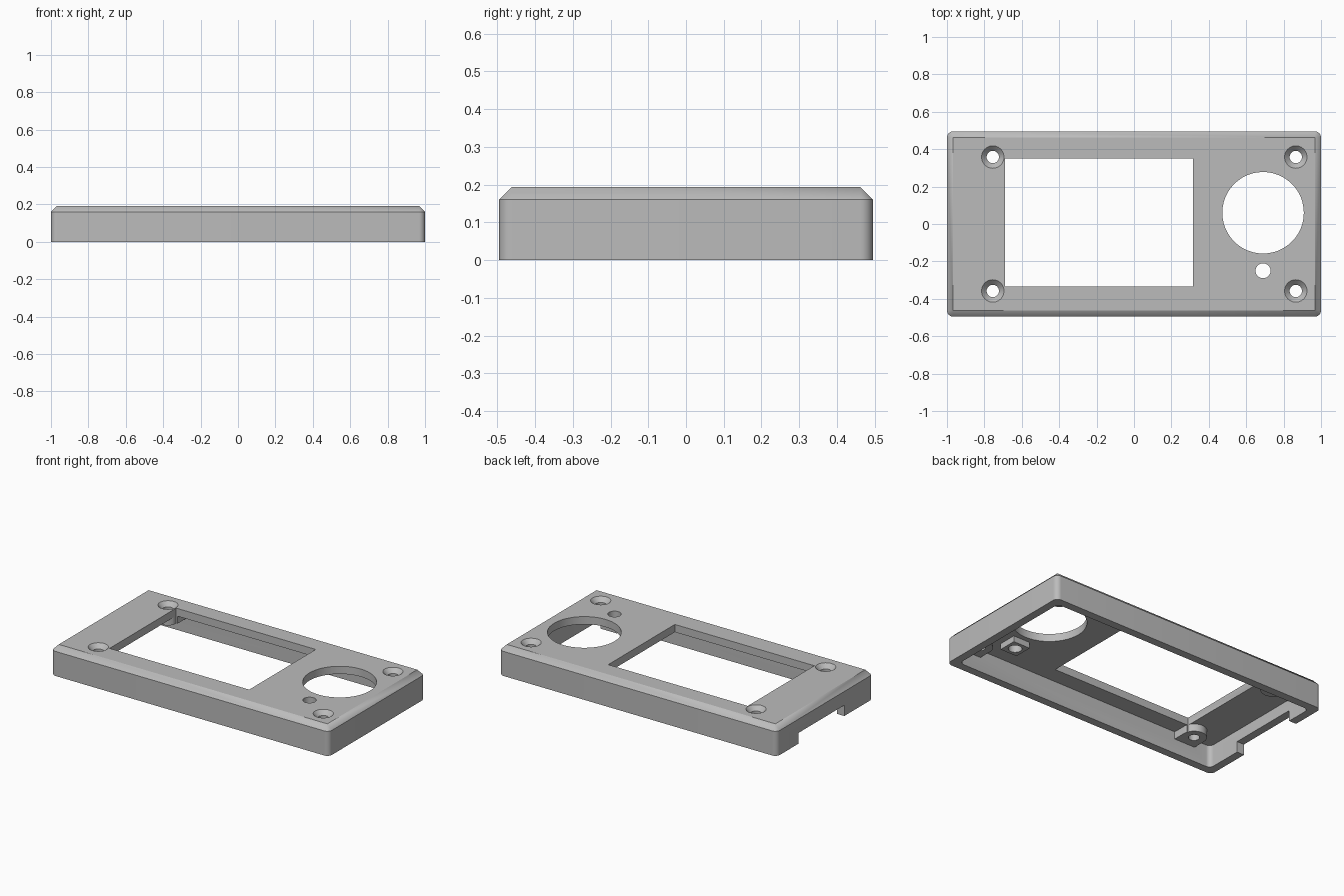
import bpy, bmesh
from math import cos, sin, pi

cube = bpy.data.objects.get("Cube")
if cube:
    bpy.data.objects.remove(cube, do_unlink=True)

HX, HY, TOP = 1.0, 0.495, 0.193
BEVEL, WALL = 0.033, 0.052
CEILING = TOP - 0.05
SHOULDER = TOP - BEVEL

grey = bpy.data.materials.new("plain grey")
grey.use_nodes = True
colour = (0.5, 0.5, 0.5, 1)
grey.diffuse_color = colour
grey.node_tree.nodes["Principled BSDF"].inputs["Base Color"].default_value = colour


def rounded_rect(hx, hy, r, z, steps=8):
    pts = []
    for k, (sx, sy) in enumerate([(1, 1), (-1, 1), (-1, -1), (1, -1)]):
        for i in range(steps + 1):
            a = (k + i / steps) * pi / 2
            pts.append((sx * (hx - r) + r * cos(a), sy * (hy - r) + r * sin(a), z))
    return pts


def hull(name, points):
    """Solid convex part wrapped around a set of points."""
    bm = bmesh.new()
    for p in points:
        bm.verts.new(p)
    bmesh.ops.convex_hull(bm, input=bm.verts)
    bmesh.ops.dissolve_limit(bm, angle_limit=0.005, verts=bm.verts, edges=bm.edges)
    bmesh.ops.recalc_face_normals(bm, faces=bm.faces)
    mesh = bpy.data.meshes.new(name)
    bm.to_mesh(mesh)
    bm.free()
    mesh.materials.append(grey)
    obj = bpy.data.objects.new(name, mesh)
    bpy.context.collection.objects.link(obj)
    return obj


def box(name, x0, x1, y0, y1, z0, z1):
    return hull(name, [(x, y, z) for x in (x0, x1) for y in (y0, y1) for z in (z0, z1)])


def ring(x, y, z, r, n=48):
    return [(x + r * cos(2 * pi * i / n), y + r * sin(2 * pi * i / n), z) for i in range(n)]


def cone(name, x, y, z0, r0, z1, r1):
    return hull(name, ring(x, y, z0, r0) + ring(x, y, z1, r1))


def combine(target, tool, operation):
    mod = target.modifiers.new(operation, 'BOOLEAN')
    mod.operation, mod.solver, mod.object = operation, 'EXACT', tool
    bpy.context.view_layer.objects.active = target
    bpy.ops.object.modifier_apply(modifier=mod.name)
    bpy.data.objects.remove(tool, do_unlink=True)


# Outer shell: rounded upright corners, chamfered top rim
tx, ty = HX - BEVEL, HY - BEVEL
shell = hull("bezel_cover",
             rounded_rect(HX, HY, BEVEL, 0) + rounded_rect(HX, HY, BEVEL, SHOULDER)
             + [(x, y, TOP) for x in (-tx, tx) for y in (-ty, ty)])

# Hollow underside
ix, iy = HX - WALL, HY - WALL
combine(shell, hull("cavity", rounded_rect(ix, iy, 0.03, -0.1)
                    + rounded_rect(ix, iy, 0.03, CEILING)), 'DIFFERENCE')

# Screw bosses, round inward and squared off against the long walls
screws = [(x, s * 0.358) for x in (-0.755, 0.865) for s in (-1, 1)]
BOSS, BOSS_Z = 0.075, 0.095
for x, y in screws:
    s = 1 if y > 0 else -1
    wall_y = s * (iy + 0.02)
    pts = [p for z in (BOSS_Z, CEILING + 0.01) for p in ring(x, y, z, BOSS)
           + [(x - BOSS, wall_y, z), (x + BOSS, wall_y, z)]]
    combine(shell, hull("screw_boss", pts), 'UNION')

# Square pad under the small hole
lx, ly = 0.69, -0.25
combine(shell, box("small_pad", lx - 0.06, lx + 0.06, ly - 0.06, ly + 0.06,
                   0.105, CEILING + 0.01), 'UNION')

# Window, round openings and end notch
cutters = [
    box("window", -0.69, 0.315, -0.335, 0.35, 0.05, 0.3),
    cone("large_hole", 0.69, 0.06, 0.05, 0.218, 0.3, 0.218),
    cone("small_hole", lx, ly, 0.05, 0.04, 0.3, 0.04),
    box("end_notch", -1.1, -0.9, -0.2, 0.27, -0.1, 0.07),
]
# Countersunk screw holes
for x, y in screws:
    cutters.append(cone("screw_hole", x, y, 0.05, 0.033, 0.3, 0.033))
    cutters.append(cone("countersink", x, y, TOP - 0.03, 0.031, TOP + 0.03, 0.089))
for c in cutters:
    combine(shell, c, 'DIFFERENCE')

# Smooth rounds, crisp edges
bpy.ops.object.select_all(action='DESELECT')
shell.select_set(True)
bpy.context.view_layer.objects.active = shell
bpy.ops.object.shade_smooth_by_angle(angle=0.5)
